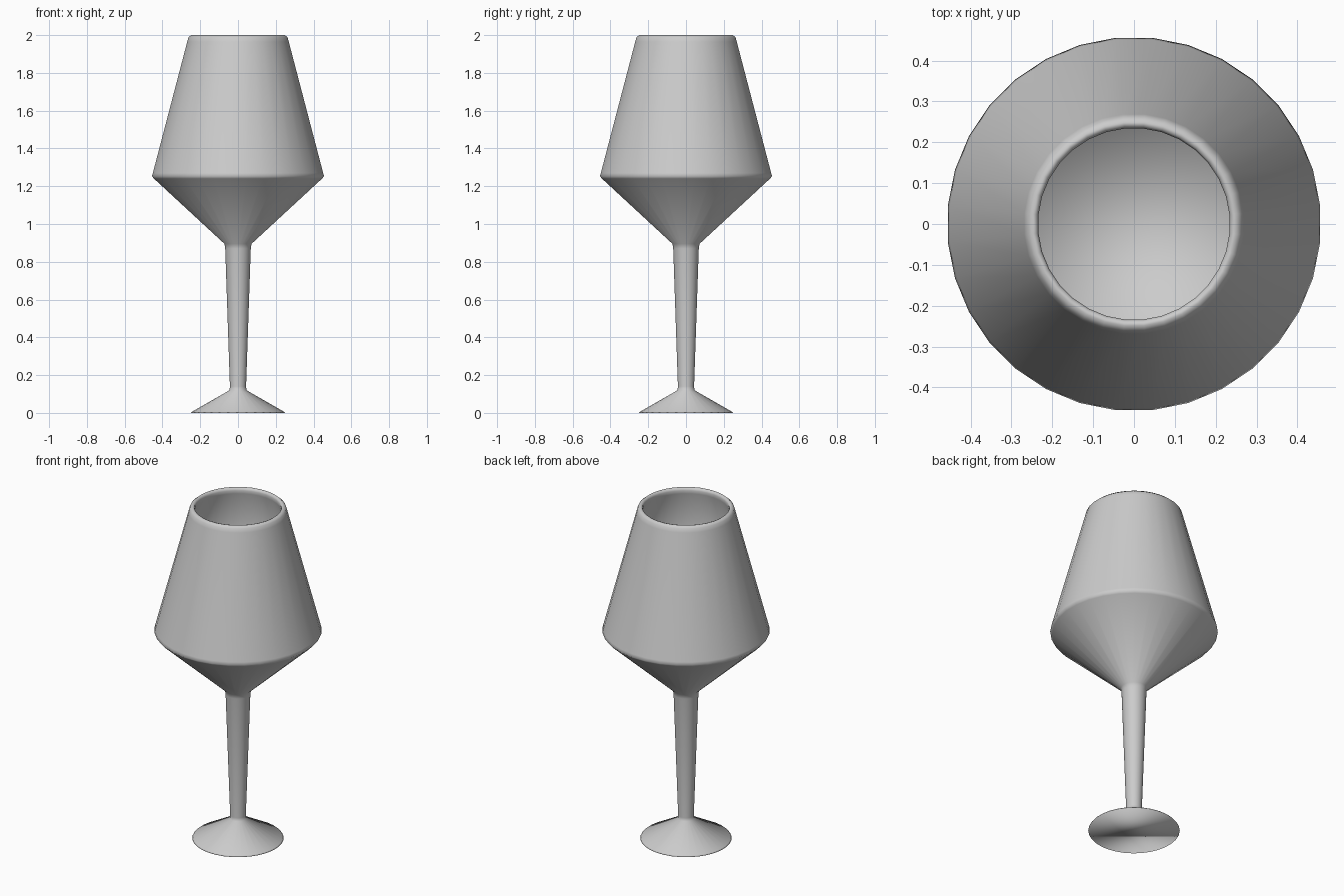
import bpy, bmesh, math

if "Cube" in bpy.data.objects:
    bpy.data.objects.remove(bpy.data.objects["Cube"])

SIDES = 32

# Half profile (radius, height): foot, stem, bowl outside, rim, bowl inside
profile = [
    (0.25, 0.0), (0.245, 0.006), (0.045, 0.12),
    (0.043, 0.14), (0.068, 0.87), (0.072, 0.895),
    (0.447, 1.24), (0.458, 1.253), (0.453, 1.27),
    (0.27, 1.965), (0.264, 1.988), (0.25, 2.0),
    (0.24, 1.997), (0.235, 1.985), (0.238, 1.965), (0.425, 1.26),
]


def lathe(name, points):
    bm = bmesh.new()
    rings = []
    for r, z in points:
        angles = [2 * math.pi * (i + 0.5) / SIDES for i in range(SIDES)]
        rings.append([bm.verts.new((r * math.cos(a), r * math.sin(a), z)) for a in angles])
    for low, high in zip(rings, rings[1:]):
        for i in range(SIDES):
            j = (i + 1) % SIDES
            bm.faces.new((low[i], low[j], high[j], high[i]))
    # Flat underside of the foot and flat floor inside the bowl
    bm.faces.new(rings[0][::-1])
    bm.faces.new(rings[-1])
    for f in bm.faces:
        f.smooth = True
    mesh = bpy.data.meshes.new(name)
    bm.to_mesh(mesh)
    bm.free()
    obj = bpy.data.objects.new(name, mesh)
    bpy.context.collection.objects.link(obj)
    return obj


# Stemmed glass in one piece
lathe("wine_glass", profile)
